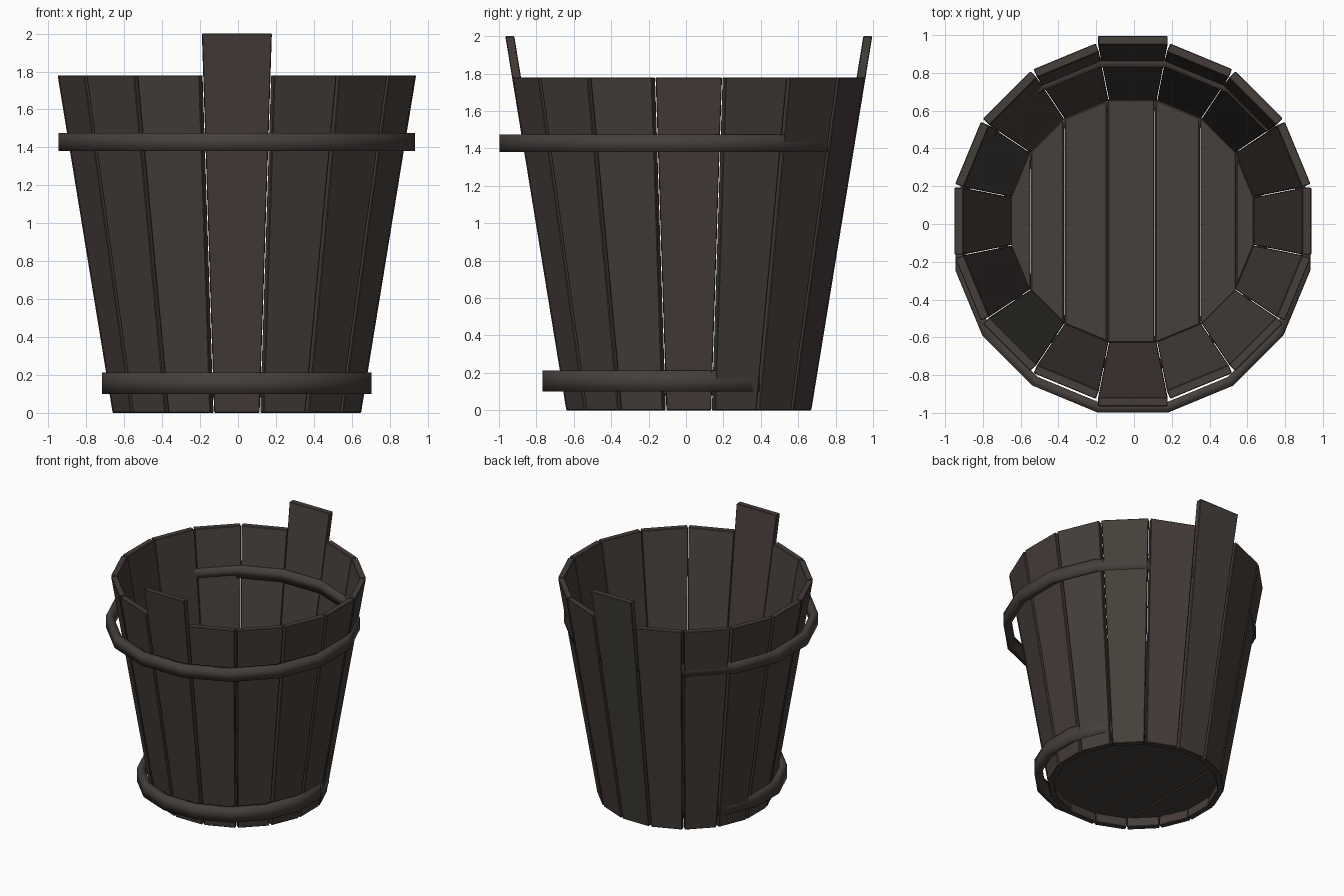
import bpy, bmesh, math
from mathutils import Matrix, Vector

if "Cube" in bpy.data.objects:
    bpy.data.objects.remove(bpy.data.objects["Cube"])

SIDES = 16
CX, CY = -0.006, 0.015          # bucket axis
R0, SLOPE, THICK = 0.655, 0.163, 0.048
TAN = math.tan(math.pi / SIDES)


def material(name, rgb):
    m = bpy.data.materials.new(name)
    m.diffuse_color = (*rgb, 1)
    m.use_nodes = True
    m.node_tree.nodes["Principled BSDF"].inputs["Base Color"].default_value = m.diffuse_color
    return m


WOOD = material("brown wood", (0.062, 0.050, 0.043))
RED_WOOD = material("reddish wood", (0.062, 0.046, 0.042))
GREY_WOOD = material("greyish wood", (0.058, 0.050, 0.043))
HOOP = material("hoop brown", (0.060, 0.050, 0.044))


def finish(name, bm, mat, bevel=0.0):
    bmesh.ops.recalc_face_normals(bm, faces=bm.faces)
    me = bpy.data.meshes.new(name)
    bm.to_mesh(me)
    bm.free()
    ob = bpy.data.objects.new(name, me)
    bpy.context.collection.objects.link(ob)
    me.materials.append(mat)
    if bevel:
        mod = ob.modifiers.new("edge", 'BEVEL')
        mod.width, mod.segments = bevel, 1
    return ob


# Staves: leaning tapered boards, the front and back ones taller
def stave(i):
    tall = i in (0, SIDES // 2)
    bm = bmesh.new()
    bmesh.ops.create_cube(bm, size=1)
    for v in bm.verts:
        z = (2.0 if tall else 1.78) if v.co.z > 0 else 0.0
        outer = R0 + SLOPE * z
        inner = outer - THICK
        half = inner * TAN - 0.001
        v.co = (math.copysign(half, v.co.x), -outer if v.co.y < 0 else -inner, z)
    turn = Matrix.Rotation(i * math.tau / SIDES, 4, 'Z')
    bm.transform(Matrix.Translation((CX, CY, 0)) @ turn)
    mat = RED_WOOD if i in (0, 4, 7, 13) else (GREY_WOOD if i % 3 == 2 else WOOD)
    name = "handle_stave" if tall else "stave"
    finish(f"{name}_{i + 1}", bm, mat, 0.004)


for i in range(SIDES):
    stave(i)


# Floor: planks sliced from a many-sided disc
FLOOR_LOW, FLOOR_TOP = 0.08, 0.215


def plank(n, x0, x1):
    bm = bmesh.new()
    ring = []
    for k in range(SIDES):
        a = (k + 0.5) * math.tau / SIDES
        r = 0.643 / math.cos(math.pi / SIDES)
        ring.append(bm.verts.new((CX + r * math.cos(a), CY + r * math.sin(a), FLOOR_LOW)))
    bm.faces.new(ring)
    for x, side in ((x0 + 0.001, -1), (x1 - 0.001, 1)):
        bmesh.ops.bisect_plane(bm, geom=bm.verts[:] + bm.edges[:] + bm.faces[:],
                               plane_co=(x, 0, 0), plane_no=(side, 0, 0), clear_outer=True)
    ext = bmesh.ops.extrude_face_region(bm, geom=bm.faces[:])
    up = [g for g in ext["geom"] if isinstance(g, bmesh.types.BMVert)]
    bmesh.ops.translate(bm, vec=Vector((0, 0, FLOOR_TOP - FLOOR_LOW)), verts=up)
    finish(f"floor_plank_{n}", bm, WOOD, 0.008)


cuts = [-0.7, -0.55, -0.37, -0.14, 0.11, 0.35, 0.54, 0.7]
for n in range(len(cuts) - 1):
    plank(n + 1, cuts[n], cuts[n + 1])


# Hoops: smooth rings set slightly forward, sinking into the back staves
def hoop(name, outer, inner, z0, z1):
    bm = bmesh.new()
    rows = []
    for k in range(SIDES):
        a = (k + 0.5) * math.tau / SIDES
        row = []
        for r, z in ((outer, z0), (outer, z1), (inner, z1), (inner, z0)):
            r /= math.cos(math.pi / SIDES)
            row.append(bm.verts.new((CX + r * math.cos(a), -0.058 + r * math.sin(a), z)))
        rows.append(row)
    for k in range(SIDES):
        a, b = rows[k], rows[(k + 1) % SIDES]
        for j in range(4):
            m = (j + 1) % 4
            bm.faces.new((a[j], b[j], b[m], a[m])).smooth = True
    finish(name, bm, HOOP)


hoop("upper_hoop", 0.94, 0.887, 1.38, 1.475)
hoop("lower_hoop", 0.71, 0.66, 0.10, 0.212)
